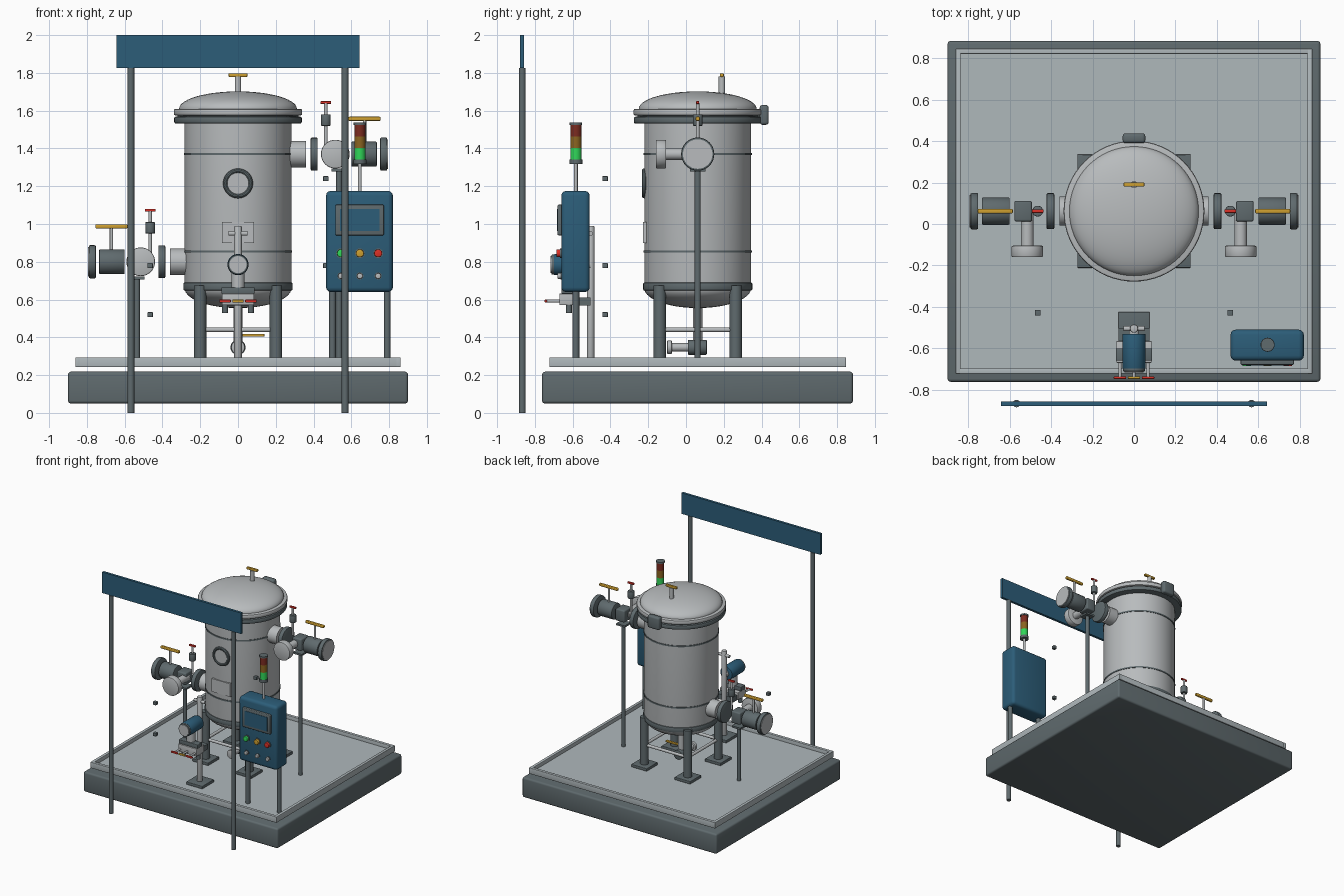
import bpy, bmesh, math
from mathutils import Vector

if "Cube" in bpy.data.objects:
    bpy.data.objects.remove(bpy.data.objects["Cube"])


def material(name, rgb):
    m = bpy.data.materials.new(name)
    m.use_nodes = True
    m.diffuse_color = (*rgb, 1)
    m.node_tree.nodes["Principled BSDF"].inputs["Base Color"].default_value = (*rgb, 1)
    return m


STEEL = material("steel", (0.48, 0.5, 0.51))
TRAY = material("tray grey", (0.43, 0.48, 0.5))
DARK = material("dark grey", (0.115, 0.145, 0.155))
BLUE = material("blue paint", (0.025, 0.11, 0.19))
YELLOW = material("yellow", (0.62, 0.35, 0.03))
RED = material("red", (0.7, 0.03, 0.02))
GREEN = material("green", (0.03, 0.68, 0.1))
DULL_RED = material("lamp red", (0.2, 0.025, 0.015))
DULL_AMBER = material("lamp amber", (0.26, 0.13, 0.015))


def finish(name, bm, mat):
    bmesh.ops.recalc_face_normals(bm, faces=bm.faces[:])
    me = bpy.data.meshes.new(name)
    bm.to_mesh(me)
    bm.free()
    me.materials.append(mat)
    ob = bpy.data.objects.new(name, me)
    bpy.context.collection.objects.link(ob)
    return ob


def box(name, mat, x, y, z, bevel=0.0):
    """Box from (min, max) ranges, optionally with rounded edges."""
    bm = bmesh.new()
    bmesh.ops.create_cube(bm, size=1)
    for v in bm.verts:
        v.co = [r[0] if c < 0 else r[1] for c, r in zip(v.co, (x, y, z))]
    if bevel:
        bmesh.ops.bevel(bm, geom=bm.edges[:], offset=bevel, segments=3, profile=0.5, affect='EDGES')
    return finish(name, bm, mat)


def block(name, mat, center, size, bevel=0.0):
    return box(name, mat, *[(c - s / 2, c + s / 2) for c, s in zip(center, size)], bevel)


def rod(name, mat, a, b, r, bevel=0.0, sides=32):
    """Cylinder between two points, optionally with rounded rims."""
    a, b = Vector(a), Vector(b)
    bm = bmesh.new()
    bmesh.ops.create_cone(bm, cap_ends=True, segments=sides, radius1=r, radius2=r, depth=(b - a).length)
    if bevel:
        rims = [e for e in bm.edges if abs(e.verts[0].co.z - e.verts[1].co.z) < 1e-6]
        bmesh.ops.bevel(bm, geom=rims, offset=bevel, segments=2, profile=0.5, affect='EDGES')
    ob = finish(name, bm, mat)
    ob.location = (a + b) / 2
    ob.rotation_euler = (b - a).to_track_quat('Z', 'Y').to_euler()
    return ob


def lathe(name, mat, profile, center):
    """Revolve (radius, height) points around the vertical axis."""
    bm = bmesh.new()
    vs = [bm.verts.new((r, 0, z)) for r, z in profile]
    es = [bm.edges.new(p) for p in zip(vs, vs[1:])]
    bmesh.ops.spin(bm, geom=vs + es, cent=(0, 0, 0), axis=(0, 0, 1), angle=math.tau, steps=64)
    bmesh.ops.remove_doubles(bm, verts=bm.verts[:], dist=1e-5)
    ob = finish(name, bm, mat)
    ob.location = center
    return ob


def arc(radius, z, height, start, end, n=14):
    """Points on a quarter ellipse, for domed heads."""
    ts = [math.radians(start + (end - start) * i / n) for i in range(n + 1)]
    return [(max(radius * math.cos(t), 0), z + height * math.sin(t)) for t in ts]


CY = 0.062  # depth of the vessel axis

# Base plinth and drip tray
box("base_plinth", DARK, (-0.9, 0.9), (-0.762, 0.884), (0.05, 0.218), 0.015)
box("tray_floor", TRAY, (-0.85, 0.85), (-0.71, 0.834), (0.243, 0.262))
for s in (-1, 1):
    block("tray_side_rim", TRAY, (s * 0.849, CY, 0.268), (0.025, 1.57, 0.05), 0.003)
    block("tray_end_rim", TRAY, (0, CY + s * 0.772, 0.268), (1.7, 0.025, 0.05), 0.003)

# Vessel body, bands and lid
lathe("vessel_body", STEEL, arc(0.283, 0.66, 0.105, -90, 0) + [(0.283, 1.54)], (0, CY, 0))
for z in (0.855, 1.37):
    rod("vessel_band", DARK, (0, CY, z - 0.006), (0, CY, z + 0.006), 0.287, 0, 64)
rod("lower_band", DARK, (0, CY, 0.648), (0, CY, 0.69), 0.289, 0.006, 64)
rod("body_flange", DARK, (0, CY, 1.532), (0, CY, 1.568), 0.338, 0.008, 64)
rod("gasket", DARK, (0, CY, 1.56), (0, CY, 1.58), 0.32, 0, 64)
rod("lid_flange", STEEL, (0, CY, 1.574), (0, CY, 1.61), 0.34, 0.01, 64)
lathe("lid_dome", STEEL, [(0.312, 1.595)] + arc(0.312, 1.61, 0.092, 0, 90), (0, CY, 0))
rod("lid_handle_stem", STEEL, (0, 0.19, 1.66), (0, 0.19, 1.78), 0.017)
block("lid_handle", YELLOW, (0, 0.19, 1.788), (0.1, 0.02, 0.02), 0.005)
box("lid_hinge", DARK, (-0.055, 0.055), (0.39, 0.438), (1.525, 1.63), 0.015)
box("lid_hinge_arm", DARK, (-0.04, 0.04), (0.34, 0.4), (1.56, 1.6))

# Sight glass and nameplate
bpy.ops.mesh.primitive_torus_add(location=(0, -0.222, 1.215), rotation=(math.pi / 2, 0, 0),
                                 major_radius=0.067, minor_radius=0.012,
                                 major_segments=40, minor_segments=10)
ring = bpy.context.object
ring.name = "sight_glass_ring"
ring.data.materials.append(DARK)
rod("sight_glass", STEEL, (0, -0.18, 1.215), (0, -0.227, 1.215), 0.062)
box("nameplate", STEEL, (-0.085, 0.085), (-0.227, -0.2), (0.9, 1.01))

# Vessel legs, feet and braces
for sx in (-1, 1):
    for sy in (-1, 1):
        x, y = sx * 0.201, CY + sy * 0.201
        rod("vessel_leg", DARK, (x, y, 0.265), (x, y, 0.675), 0.033)
        block("leg_foot", DARK, (x, y, 0.272), (0.145, 0.145, 0.024), 0.004)
    rod("side_brace", STEEL, (sx * 0.2, CY - 0.2, 0.44), (sx * 0.2, CY + 0.2, 0.44), 0.012)
    rod("cross_brace", STEEL, (-0.2, CY + sx * 0.2, 0.44), (0.2, CY + sx * 0.2, 0.44), 0.012)

# Bottom drain valve
rod("drain_pipe", STEEL, (0, CY, 0.35), (0, CY, 0.58), 0.025)
rod("drain_valve", DARK, (0, 0.01, 0.347), (0, 0.11, 0.347), 0.04, 0.005)
rod("drain_outlet", STEEL, (0, 0.01, 0.347), (0, -0.09, 0.347), 0.022)
rod("drain_end", STEEL, (0, -0.075, 0.347), (0, -0.1, 0.347), 0.036, 0.004)
block("drain_handle", YELLOW, (0.07, CY, 0.411), (0.14, 0.02, 0.015), 0.004)


def nozzle(s, z):
    """Pipe branch with flange, sampling port, valve and support post."""
    def along(name, mat, a, b, r, bevel=0.0):
        rod(name, mat, (s * a, CY, z), (s * b, CY, z), r, bevel)
    along("nozzle_stub", STEEL, 0.26, 0.36, 0.07)
    along("nozzle_flange", DARK, 0.385, 0.422, 0.087, 0.006)
    block("tee_body", DARK, (s * 0.535, CY, z), (0.085, 0.1, 0.1), 0.01)
    rod("port_pipe", STEEL, (s * 0.515, CY, z), (s * 0.515, -0.11, z), 0.03)
    rod("port_flange", STEEL, (s * 0.515, -0.105, z), (s * 0.515, -0.16, z), 0.076, 0.006)
    along("valve_body", DARK, 0.6, 0.735, 0.066, 0.006)
    along("end_flange", DARK, 0.752, 0.79, 0.088, 0.008)
    along("end_face", STEEL, 0.78, 0.794, 0.078)
    # Large yellow handle and small red vent valve
    rod("valve_stem", STEEL, (s * 0.67, CY, z + 0.05), (s * 0.67, CY, z + 0.185), 0.009)
    block("valve_handle", YELLOW, (s * 0.67, CY, z + 0.187), (0.17, 0.022, 0.022), 0.006)
    rod("vent_stem", STEEL, (s * 0.465, CY, z + 0.04), (s * 0.465, CY, z + 0.27), 0.009)
    rod("vent_valve", DARK, (s * 0.465, CY, z + 0.15), (s * 0.465, CY, z + 0.21), 0.026, 0.004)
    block("vent_handle", RED, (s * 0.465, CY, z + 0.273), (0.057, 0.016, 0.014), 0.003)
    # Support post
    rod("support_post", DARK, (s * 0.535, CY, 0.255), (s * 0.535, CY, z - 0.085), 0.016)
    block("support_saddle", DARK, (s * 0.535, CY, z - 0.085), (0.08, 0.08, 0.015))


nozzle(1, 1.37)
nozzle(-1, 0.8)

# Small free-standing mounting blocks
for x, z in ((0.465, 1.24), (0.465, 0.78), (-0.465, 0.78), (-0.465, 0.52)):
    block("mounting_block", DARK, (x, -0.428, z), (0.028, 0.028, 0.026), 0.002)

# Instrument stand
block("stand_foot", DARK, (0, -0.502, 0.272), (0.15, 0.155, 0.024), 0.004)
rod("stand_post", STEEL, (0, -0.505, 0.265), (0, -0.505, 0.99), 0.02, 0.006)
rod("stand_crossbar", STEEL, (-0.05, -0.505, 0.95), (0.05, -0.505, 0.95), 0.012)

# Transmitter with valve manifold
rod("transmitter_arm", STEEL, (0, -0.505, 0.785), (0, -0.55, 0.785), 0.025)
rod("transmitter_body", BLUE, (0, -0.53, 0.785), (0, -0.7, 0.785), 0.056, 0.006)
rod("transmitter_rim", DARK, (0, -0.69, 0.785), (0, -0.712, 0.785), 0.053, 0.004)
rod("transmitter_face", STEEL, (0, -0.7, 0.785), (0, -0.717, 0.785), 0.045)
rod("transmitter_neck", STEEL, (0, -0.62, 0.62), (0, -0.62, 0.75), 0.035)
box("manifold_top", DARK, (-0.088, 0.088), (-0.66, -0.6), (0.63, 0.665), 0.005)
box("manifold_block", STEEL, (-0.085, 0.085), (-0.67, -0.565), (0.57, 0.632), 0.004)
box("manifold_bracket", DARK, (-0.075, 0.075), (-0.57, -0.505), (0.568, 0.612))
for x, mat in ((-0.068, RED), (0, YELLOW), (0.068, RED)):
    rod("manifold_stem", STEEL, (x, -0.66, 0.592), (x, -0.738, 0.592), 0.008)
    block("manifold_handle", mat, (x, -0.742, 0.592), (0.06, 0.012, 0.015), 0.003)
    if x:
        rod("manifold_port", DARK, (x, -0.62, 0.53), (x, -0.62, 0.575), 0.016)

# Control cabinet
box("cabinet", BLUE, (0.466, 0.82), (-0.66, -0.51), (0.64, 1.175), 0.025)
for x in (0.5, 0.79):
    rod("cabinet_leg", DARK, (x, -0.583, 0.255), (x, -0.583, 0.65), 0.018)
box("screen_bezel", DARK, (0.515, 0.772), (-0.68, -0.65), (0.94, 1.102), 0.006)
box("screen", BLUE, (0.54, 0.748), (-0.683, -0.675), (0.962, 1.08))
for x, mat in ((0.545, GREEN), (0.645, YELLOW), (0.742, RED)):
    rod("button_rim", DARK, (x, -0.65, 0.845), (x, -0.667, 0.845), 0.026)
    rod("button", mat, (x, -0.65, 0.845), (x, -0.686, 0.845), 0.021, 0.004)
    rod("switch_rim", DARK, (x, -0.65, 0.725), (x, -0.665, 0.725), 0.019)
    rod("switch", STEEL, (x, -0.65, 0.725), (x, -0.68, 0.725), 0.015, 0.003)

# Signal tower
LX, LY = 0.645, -0.583
for name, mat, z0, z1, r in (("tower_stem", STEEL, 1.17, 1.33, 0.01),
                             ("tower_base", DARK, 1.318, 1.342, 0.034),
                             ("green_lamp", GREEN, 1.342, 1.402, 0.029),
                             ("amber_lamp", DULL_AMBER, 1.402, 1.464, 0.029),
                             ("red_lamp", DULL_RED, 1.464, 1.524, 0.029),
                             ("tower_cap", DARK, 1.524, 1.537, 0.033)):
    rod(name, mat, (LX, LY, z0), (LX, LY, z1), r)

# Sign board on two poles
box("sign_board", BLUE, (-0.643, 0.643), (-0.878, -0.857), (1.825, 2.0))
for s in (-1, 1):
    rod("sign_pole", DARK, (s * 0.567, -0.867, 0), (s * 0.567, -0.867, 1.825), 0.018)

# Smooth curved surfaces, keep hard edges
bpy.ops.object.select_all(action='DESELECT')
for ob in bpy.context.collection.objects:
    if ob.type == 'MESH':
        ob.select_set(True)
        bpy.context.view_layer.objects.active = ob
bpy.ops.object.shade_smooth_by_angle(angle=math.radians(35))
